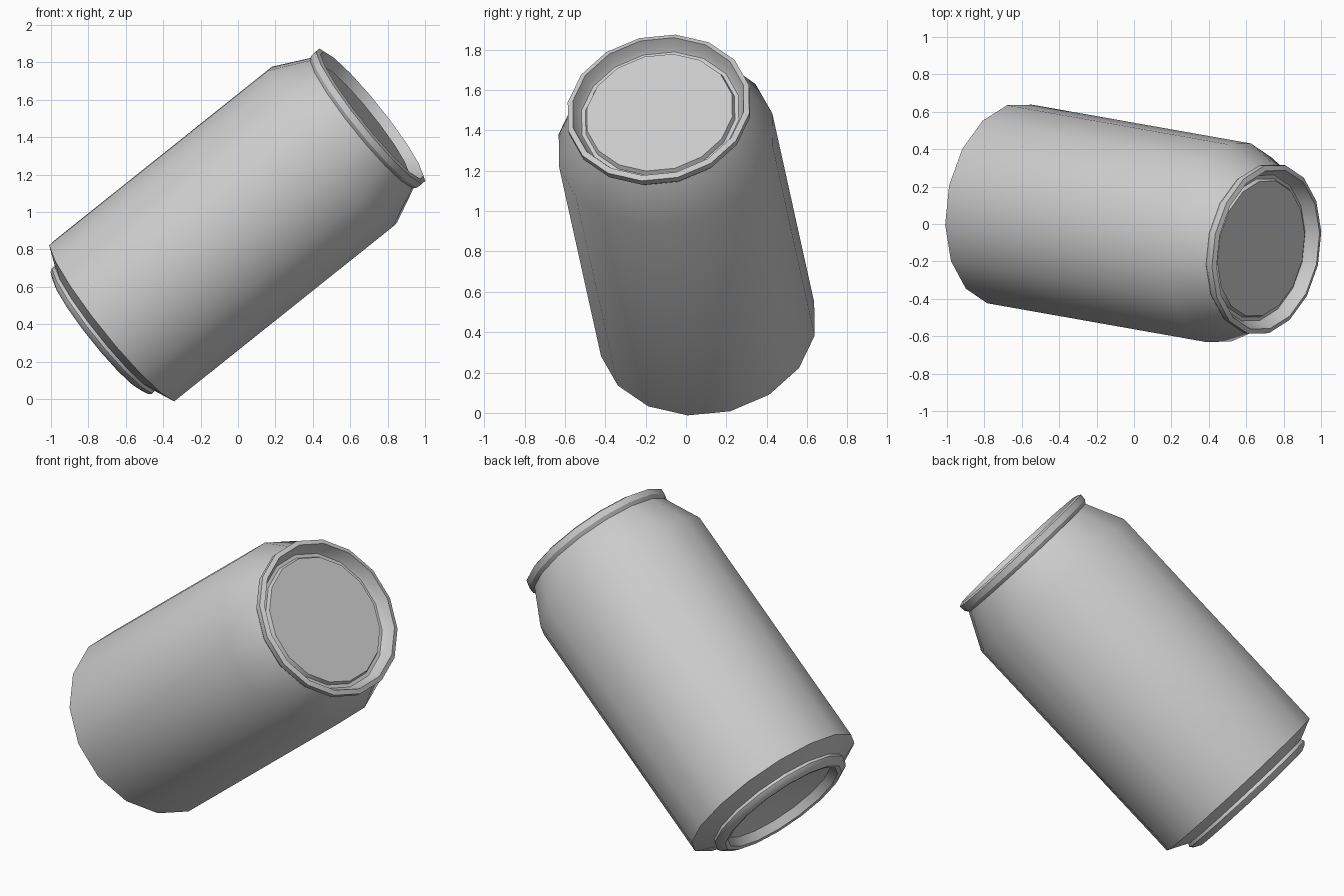
import bpy, bmesh, math
from mathutils import Vector, Matrix

cube = bpy.data.objects.get("Cube")
if cube:
    bpy.data.objects.remove(cube, do_unlink=True)

SIDES = 16
PHASE = math.radians(-10.5)

# Plain metal colour
metal = bpy.data.materials.new("grey_metal")
metal.use_nodes = True
grey = (0.6, 0.6, 0.6, 1)
metal.diffuse_color = grey
metal.node_tree.nodes["Principled BSDF"].inputs["Base Color"].default_value = grey

# Tilted can frame: the axis leans to +x and slightly to the front
base_centre = Vector((-0.665, 0.107, 0.415))
axis = Vector((0.774, -0.137, 0.618)).normalized()
side = (Vector((0, 1, 0)) - axis * axis.y).normalized()
up = axis.cross(side)
frame = Matrix((side, up, axis)).transposed().to_4x4()
frame.translation = base_centre


def lathe(name, profile):
    """Spin (radius, height) points, listed upwards along the outside."""
    bm = bmesh.new()
    rings = []
    for r, h in profile:
        if r == 0:
            rings.append([bm.verts.new((0, 0, h))] * SIDES)
            continue
        angles = [PHASE + math.tau * k / SIDES for k in range(SIDES)]
        rings.append([bm.verts.new((r * math.cos(a), r * math.sin(a), h)) for a in angles])
    for low, high in zip(rings, rings[1:]):
        for k in range(SIDES):
            n = (k + 1) % SIDES
            corners = dict.fromkeys((low[k], low[n], high[n], high[k]))
            bm.faces.new(list(corners))
    mesh = bpy.data.meshes.new(name)
    bm.to_mesh(mesh)
    bm.free()
    mesh.materials.append(metal)
    obj = bpy.data.objects.new(name, mesh)
    bpy.context.collection.objects.link(obj)
    obj.matrix_world = frame
    bpy.ops.object.select_all(action="DESELECT")
    obj.select_set(True)
    bpy.context.view_layer.objects.active = obj
    bpy.ops.object.shade_smooth_by_angle(angle=math.radians(30))
    return obj


# Domed underside, beaded foot and bottom chamfer
lathe("base", [(0, 0.0), (0.2, -0.015), (0.345, -0.05), (0.365, -0.1),
               (0.39, -0.105), (0.425, -0.088), (0.438, -0.07),
               (0.43, -0.052), (0.545, 0)])

# Straight wall and tapered shoulder
lathe("body", [(0.545, 0), (0.545, 1.512), (0.445, 1.72)])

# Rolled rim, groove and recessed lid panel
lathe("lid", [(0.445, 1.72), (0.46, 1.74), (0.462, 1.775), (0.435, 1.785),
              (0.415, 1.735), (0.4, 1.715), (0.38, 1.715),
              (0.37, 1.737), (0, 1.737)])
